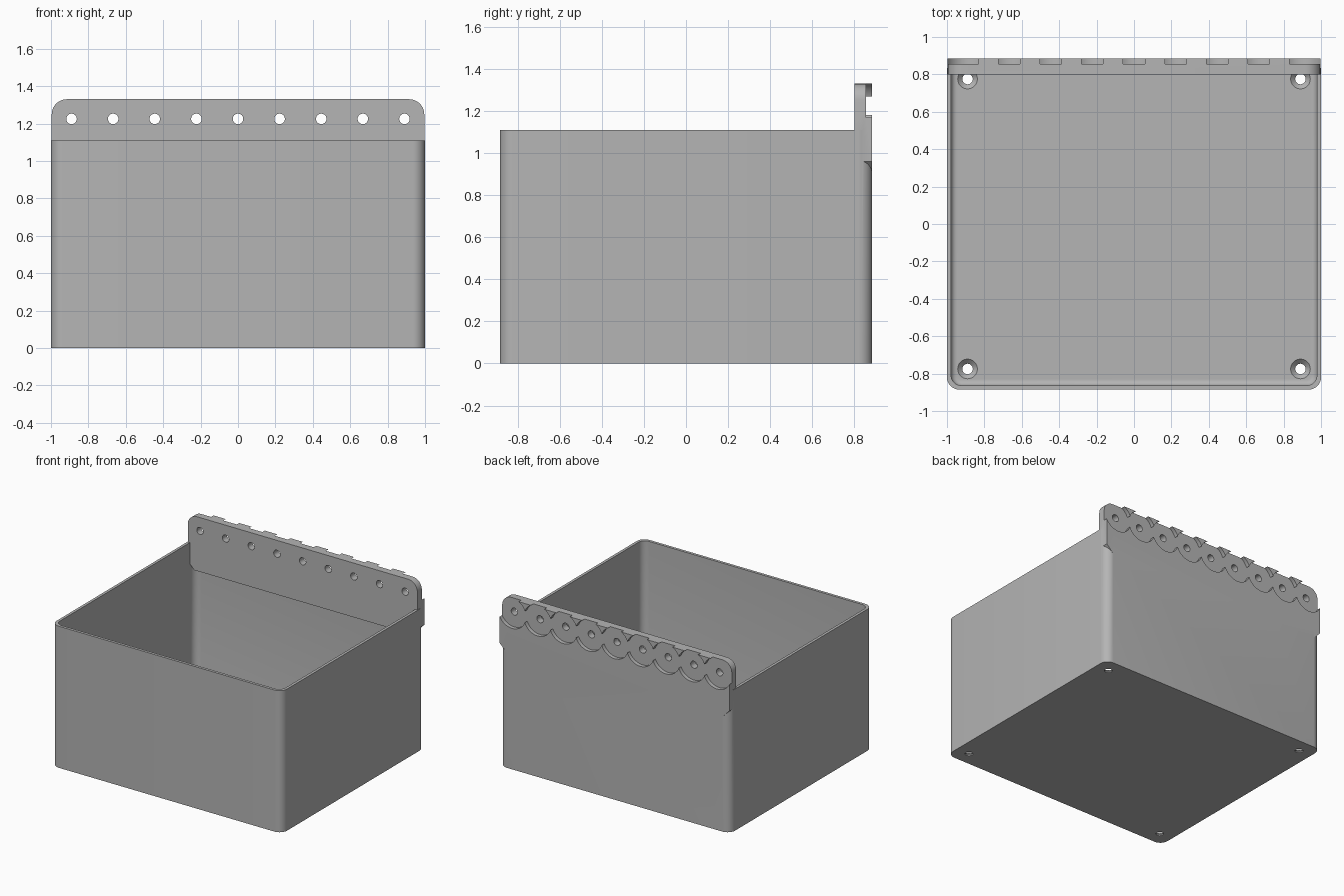
import bpy, bmesh, math
from mathutils import Matrix, Vector

cube = bpy.data.objects.get("Cube")
if cube:
    bpy.data.objects.remove(cube, do_unlink=True)

HALF_X, HALF_Y, HEIGHT = 1.0, 0.885, 1.11
WALL, FLOOR, CORNER = 0.022, 0.035, 0.065
PLATE_FRONT, PLATE_TOP, PLATE_HALF = 0.80, 1.33, 0.996
HOLE_Z, HOLE_R, PITCH = 1.225, 0.028, 0.2225

grey = bpy.data.materials.new("plain grey")
grey.use_nodes = True
grey.diffuse_color = (0.46, 0.46, 0.46, 1)
grey.node_tree.nodes["Principled BSDF"].inputs["Base Color"].default_value = grey.diffuse_color


def arc(cx, cy, r, start, steps=8):
    """Quarter circle of points, counter-clockwise from a start angle in degrees."""
    angles = [math.radians(start + 90 * i / steps) for i in range(steps + 1)]
    return [(cx + r * math.cos(a), cy + r * math.sin(a)) for a in angles]


def rounded_rect(hx, hy, r):
    x, y = hx - r, hy - r
    return arc(x, y, r, 0) + arc(-x, y, r, 90) + arc(-x, -y, r, 180) + arc(x, -y, r, 270)


def prism(bm, outline, offset):
    """Fill a list of 3D points and extrude it by the offset."""
    face = bm.faces.new([bm.verts.new(p) for p in outline])
    geom = bmesh.ops.extrude_face_region(bm, geom=[face])["geom"]
    moved = [v for v in geom if isinstance(v, bmesh.types.BMVert)]
    bmesh.ops.translate(bm, verts=moved, vec=offset)


def lathe(bm, r1, r2, start, end):
    """Cylinder or cone from the start point to the end point."""
    start, end = Vector(start), Vector(end)
    axis = end - start
    turn = axis.to_track_quat('Z', 'Y').to_matrix().to_4x4()
    bmesh.ops.create_cone(bm, cap_ends=True, segments=48, radius1=r1, radius2=r2,
                          depth=axis.length,
                          matrix=Matrix.Translation((start + end) / 2) @ turn)


def finish(name, bm):
    bmesh.ops.recalc_face_normals(bm, faces=bm.faces[:])
    mesh = bpy.data.meshes.new(name)
    bm.to_mesh(mesh)
    bm.free()
    mesh.materials.append(grey)
    obj = bpy.data.objects.new(name, mesh)
    bpy.context.collection.objects.link(obj)
    return obj


def combine(target, tool, operation):
    """Apply a boolean and remove the tool object."""
    mod = target.modifiers.new("boolean", 'BOOLEAN')
    mod.operation, mod.object = operation, tool
    mod.solver, mod.use_self = 'EXACT', True
    graph = bpy.context.evaluated_depsgraph_get()
    graph.update()
    mesh = bpy.data.meshes.new_from_object(target.evaluated_get(graph))
    target.modifiers.clear()
    target.data = mesh
    bpy.data.objects.remove(tool, do_unlink=True)


# Outer body of the bin
bm = bmesh.new()
prism(bm, [(x, y, 0) for x, y in rounded_rect(HALF_X, HALF_Y, CORNER)], (0, 0, HEIGHT))
bin_body = finish("storage_bin", bm)

# Cavity with a filleted floor
bm = bmesh.new()
inner = rounded_rect(HALF_X - WALL, HALF_Y - WALL, CORNER - WALL / 2)
prism(bm, [(x, y, FLOOR) for x, y in inner], (0, 0, HEIGHT))
low = [e for e in bm.edges if all(v.co.z < FLOOR + 0.001 for v in e.verts)]
bmesh.ops.bevel(bm, geom=low, offset=0.03, segments=5, profile=0.5, affect='EDGES')
combine(bin_body, finish("cavity", bm), 'DIFFERENCE')

# Mounting plate with rounded top corners and tapered lower corners
bm = bmesh.new()
r, low_z, taper = 0.08, 0.905, 0.056
outline = [(-PLATE_HALF + taper, low_z), (PLATE_HALF - taper, low_z),
           (PLATE_HALF, low_z + taper)]
outline += arc(PLATE_HALF - r, PLATE_TOP - r, r, 0)
outline += arc(-PLATE_HALF + r, PLATE_TOP - r, r, 90)
outline.append((-PLATE_HALF, low_z + taper))
prism(bm, [(x, PLATE_FRONT, z) for x, z in outline], (0, HALF_Y - PLATE_FRONT, 0))
combine(bin_body, finish("mounting_plate", bm), 'UNION')

# Overlapping round recesses on the back of the plate
bm = bmesh.new()
for i in range(-4, 5):
    lathe(bm, 0.12, 0.12, (i * PITCH, HALF_Y - 0.03, HOLE_Z), (i * PITCH, HALF_Y + 0.1, HOLE_Z))
combine(bin_body, finish("recesses", bm), 'DIFFERENCE')

# Row of screw holes through the plate
bm = bmesh.new()
for i in range(-4, 5):
    lathe(bm, HOLE_R, HOLE_R, (i * PITCH, 0.7, HOLE_Z), (i * PITCH, 1, HOLE_Z))
combine(bin_body, finish("plate_holes", bm), 'DIFFERENCE')

# Countersunk holes in the floor corners
for radius_top, bottom, top in ((HOLE_R, -0.1, 0.1), (0.053, FLOOR - 0.025, FLOOR)):
    bm = bmesh.new()
    for sx in (-1, 1):
        for sy in (-1, 1):
            x, y = sx * 0.89, sy * 0.775
            lathe(bm, HOLE_R, radius_top, (x, y, bottom), (x, y, top))
            if radius_top > HOLE_R:
                lathe(bm, radius_top, radius_top, (x, y, top - 0.0005), (x, y, top + 0.02))
    combine(bin_body, finish("floor_holes", bm), 'DIFFERENCE')

# Smooth the curved surfaces, keep edges sharp
bpy.ops.object.select_all(action='DESELECT')
bin_body.select_set(True)
bpy.context.view_layer.objects.active = bin_body
bpy.ops.object.shade_smooth_by_angle(angle=math.radians(30))
